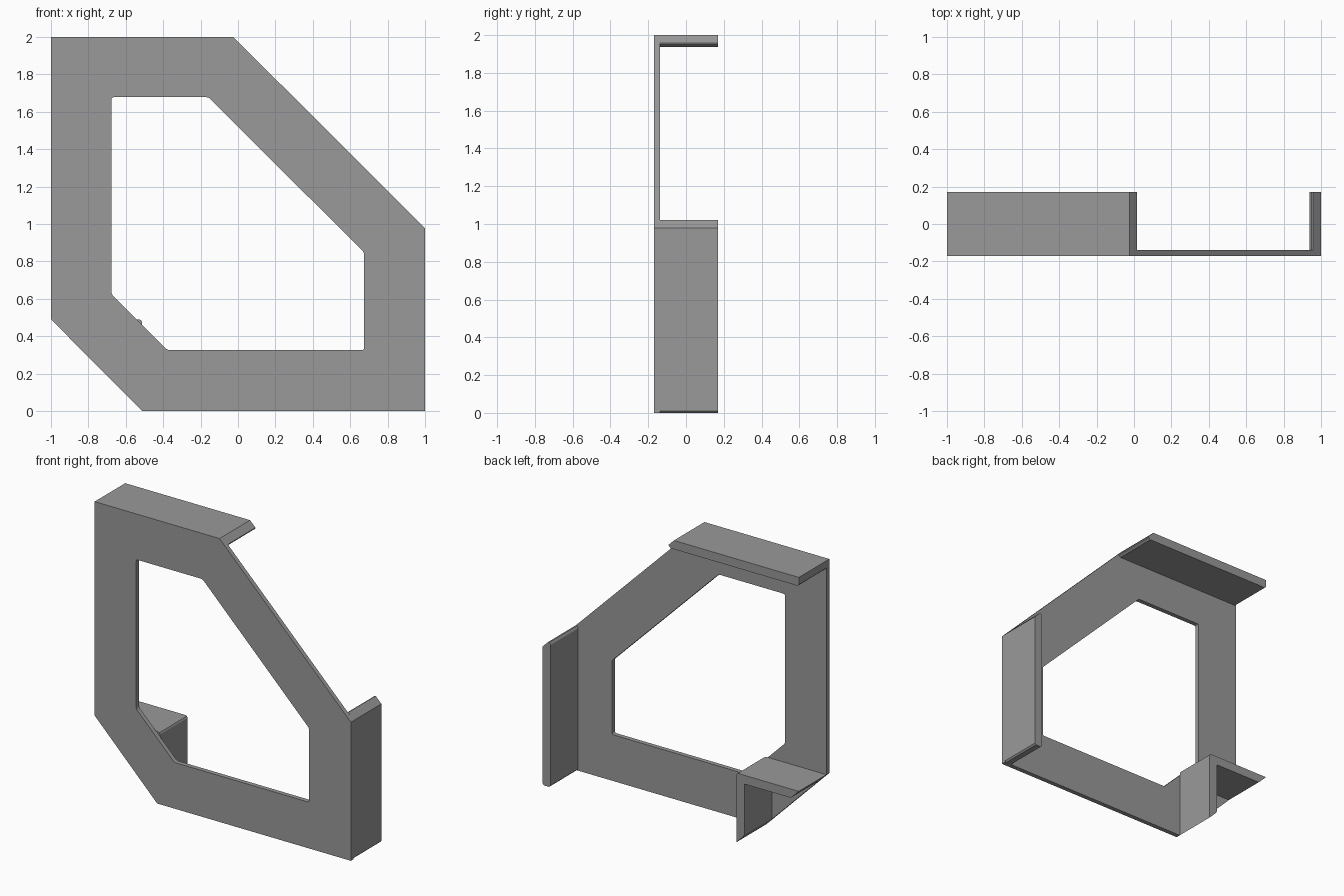
import bpy, bmesh

if "Cube" in bpy.data.objects:
    bpy.data.objects.remove(bpy.data.objects["Cube"])

FRONT, SEAM, BACK = -0.17, -0.138, 0.17   # plate front, plate rear, flange rear

steel = bpy.data.materials.new("grey_steel")
steel.diffuse_color = (0.32, 0.32, 0.32, 1)
steel.use_nodes = True
steel.node_tree.nodes["Principled BSDF"].inputs["Base Color"].default_value = steel.diffuse_color


def finish(bm, name):
    bmesh.ops.recalc_face_normals(bm, faces=bm.faces)
    me = bpy.data.meshes.new(name)
    bm.to_mesh(me)
    bm.free()
    me.materials.append(steel)
    ob = bpy.data.objects.new(name, me)
    bpy.context.collection.objects.link(ob)
    return ob


def prism(name, profile, y0, y1, front_cap=True):
    """Extrude an x-z profile along y."""
    bm = bmesh.new()
    a = [bm.verts.new((x, y0, z)) for x, z in profile]
    b = [bm.verts.new((x, y1, z)) for x, z in profile]
    n = len(profile)
    for i in range(n):
        j = (i + 1) % n
        bm.faces.new((a[i], a[j], b[j], b[i]))
    bm.faces.new(b)
    if front_cap:
        bm.faces.new(a)
    return finish(bm, name)


# Front plate: six-sided ring with softened window corners
outer = [(-1, 2), (-0.025, 2), (1, 0.978), (1, 0), (-0.512, 0), (-1, 0.49)]
inner = [(-0.676, 1.678), (-0.158, 1.678), (0.674, 0.848),
         (0.674, 0.326), (-0.378, 0.326), (-0.676, 0.624)]
bm = bmesh.new()
rings = [[bm.verts.new((x, y, z)) for x, z in loop]
         for y in (FRONT, SEAM) for loop in (outer, inner)]
of, inf, ob_, inb = rings
for i in range(6):
    j = (i + 1) % 6
    for p, q in ((of, inf), (inf, inb), (inb, ob_), (ob_, of)):
        bm.faces.new((p[i], p[j], q[j], q[i]))
corners = [bm.edges.get((inf[i], inb[i])) for i in range(6)]
bmesh.ops.bevel(bm, geom=corners, offset=0.012, segments=3, profile=0.5,
                affect='EDGES')
finish(bm, "front_plate")

# Top flange, its right end follows the long diagonal
prism("top_flange",
      [(-1, 2), (-0.025, 2), (0.017, 1.958), (0.015, 1.95), (0.0, 1.938),
       (-0.99, 1.938), (-1, 1.948)], SEAM, BACK, False)

# Right flange, its upper end follows the long diagonal
prism("right_flange",
      [(1, 0.978), (0.956, 1.022), (0.948, 1.02), (0.938, 1.005),
       (0.938, 0.012), (0.95, 0), (0.99, 0), (1, 0.01)], SEAM, BACK, False)

# Corner hook: L-shaped flange, both ends cut by the short diagonal
prism("corner_hook",
      [(-1, 0.49), (-0.53, 0.49), (-0.518, 0.486), (-0.512, 0.475),
       (-0.512, 0), (-0.566, 0.054), (-0.574, 0.07), (-0.574, 0.428),
       (-0.93, 0.428), (-0.944, 0.434)], SEAM, BACK)
